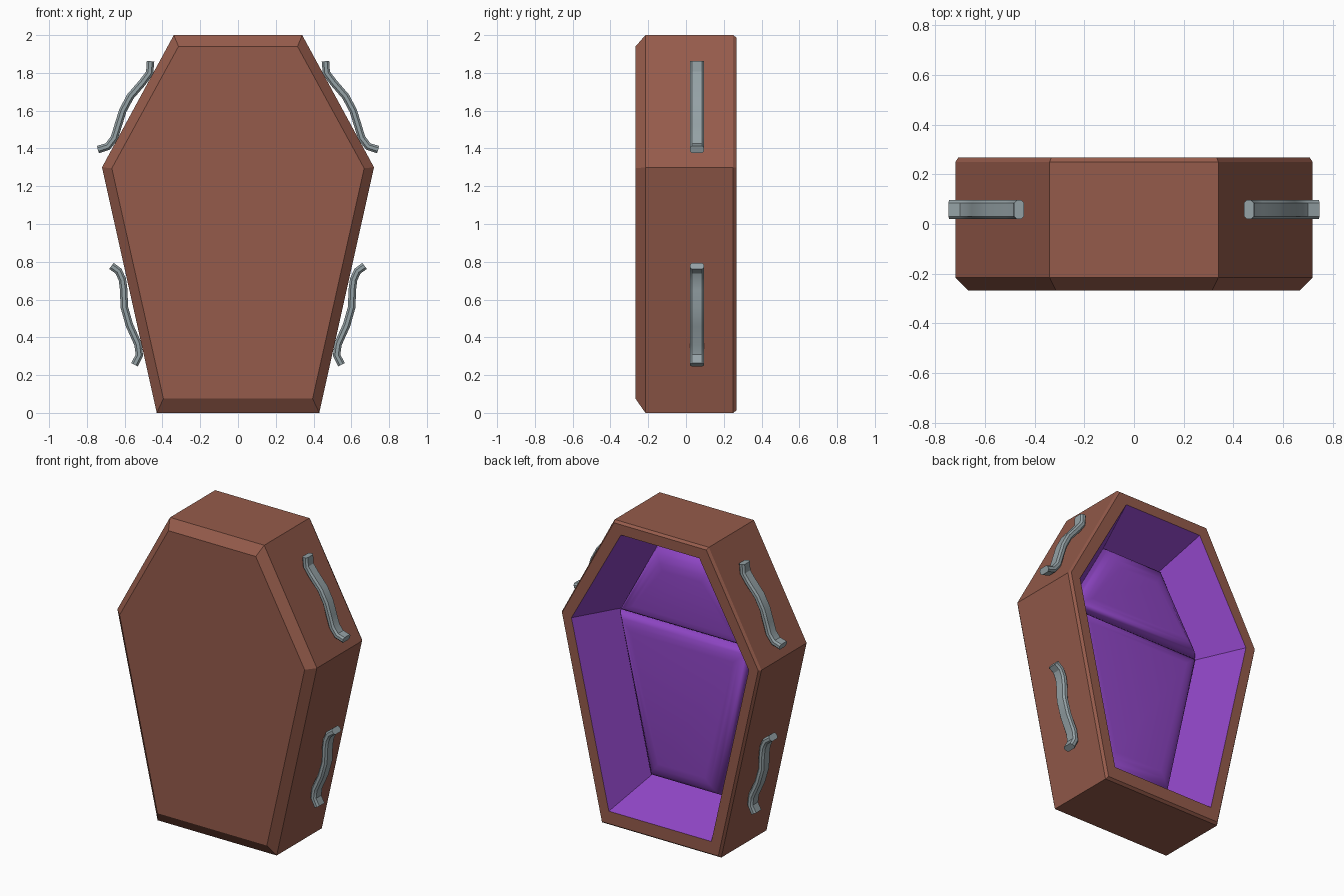
import bpy, bmesh
from mathutils import Vector

if "Cube" in bpy.data.objects:
    bpy.data.objects.remove(bpy.data.objects["Cube"])


def material(name, rgb):
    m = bpy.data.materials.new(name)
    m.diffuse_color = (*rgb, 1)
    m.use_nodes = True
    m.node_tree.nodes["Principled BSDF"].inputs["Base Color"].default_value = m.diffuse_color
    return m


WOOD = material("wood", (0.30, 0.105, 0.07))
LINING = material("lining", (0.27, 0.06, 0.55))
METAL = material("metal", (0.30, 0.36, 0.38))


def finish(bm, name, mats, smooth=None):
    bmesh.ops.recalc_face_normals(bm, faces=bm.faces)
    me = bpy.data.meshes.new(name)
    bm.to_mesh(me)
    bm.free()
    ob = bpy.data.objects.new(name, me)
    bpy.context.collection.objects.link(ob)
    for m in mats:
        me.materials.append(m)
    if smooth:
        bpy.ops.object.select_all(action='DESELECT')
        ob.select_set(True)
        bpy.context.view_layer.objects.active = ob
        bpy.ops.object.shade_smooth_by_angle(angle=smooth)
    return ob


def loft(bm, rings, mat_index=lambda i: 0):
    """Skin a list of point rings and cap both ends."""
    loops = [[bm.verts.new(p) for p in r] for r in rings]
    n = len(loops[0])
    for i, (a, b) in enumerate(zip(loops, loops[1:])):
        for k in range(n):
            f = bm.faces.new((a[k], a[(k + 1) % n], b[(k + 1) % n], b[k]))
            f.material_index = mat_index(i)
    bm.faces.new(loops[0])
    end = bm.faces.new(loops[-1])
    end.material_index = mat_index(len(rings) - 1)
    return end


def outline(half, y):
    """Symmetric polygon from its right-hand (x, z) points."""
    return [(x, y, z) for x, z in half] + [(-x, y, z) for x, z in reversed(half)]


# Hexagonal case with bevelled front and tapered, lined hollow at the back
outer = [(0.43, 0), (0.72, 1.30), (0.34, 2.0)]
front = [(0.395, 0.075), (0.668, 1.295), (0.315, 1.94)]
back = [(0.42, 0.013), (0.708, 1.30), (0.333, 1.987)]
rim = [(0.37, 0.095), (0.64, 1.285), (0.283, 1.92)]
floor = [(0.265, 0.25), (0.49, 1.275), (0.215, 1.775)]
bm = bmesh.new()
loft(bm, [outline(front, -0.267), outline(outer, -0.215), outline(outer, 0.25),
          outline(back, 0.267), outline(rim, 0.267), outline(floor, -0.03)],
     lambda i: 1 if i >= 4 else 0)
finish(bm, "coffin_case", [WOOD, LINING])


# Two padded cushions on the hollow's floor
def cushion(name, half):
    bm = bmesh.new()
    top = loft(bm, [outline(half, -0.06), outline(half, -0.03)])
    bmesh.ops.recalc_face_normals(bm, faces=bm.faces)
    for width, rise in ((0.02, 0.03), (0.035, 0.025), (0.05, 0.015), (0.05, 0.005)):
        bmesh.ops.inset_region(bm, faces=[top], thickness=width, depth=rise)
    finish(bm, name, [LINING], 1.0)


cushion("body_cushion", floor[:2])
cushion("head_cushion", floor[1:])


# Wavy metal handles swept along a path in the xz plane, mirrored to both sides
def handle(name, path, y=0.058, w=0.038, t=0.02, c=0.011):
    pts = [Vector((x, 0, z)) for x, z in path]
    section = [(w, -t + c), (w, t - c), (w - c, t), (c - w, t),
               (-w, t - c), (-w, c - t), (c - w, -t), (w - c, -t)]
    rings = []
    for i, p in enumerate(pts):
        d = (pts[min(i + 1, len(pts) - 1)] - pts[max(i - 1, 0)]).normalized()
        side = Vector((d.z, 0, -d.x))
        rings.append([p + side * v + Vector((0, y + u, 0)) for u, v in section])
    bm = bmesh.new()
    loft(bm, rings)
    ob = finish(bm, name, [METAL], 0.5)
    mod = ob.modifiers.new("mirror", 'MIRROR')
    mod.use_axis = (True, False, False)


handle("lower_handles", [(0.548, 0.255), (0.522, 0.305), (0.53, 0.365), (0.575, 0.465),
                         (0.602, 0.56), (0.605, 0.65), (0.612, 0.705), (0.632, 0.75), (0.67, 0.778)])
handle("upper_handles", [(0.463, 1.862), (0.468, 1.80), (0.505, 1.75), (0.57, 1.675),
                         (0.61, 1.60), (0.635, 1.52), (0.655, 1.455), (0.69, 1.41), (0.742, 1.394)])
